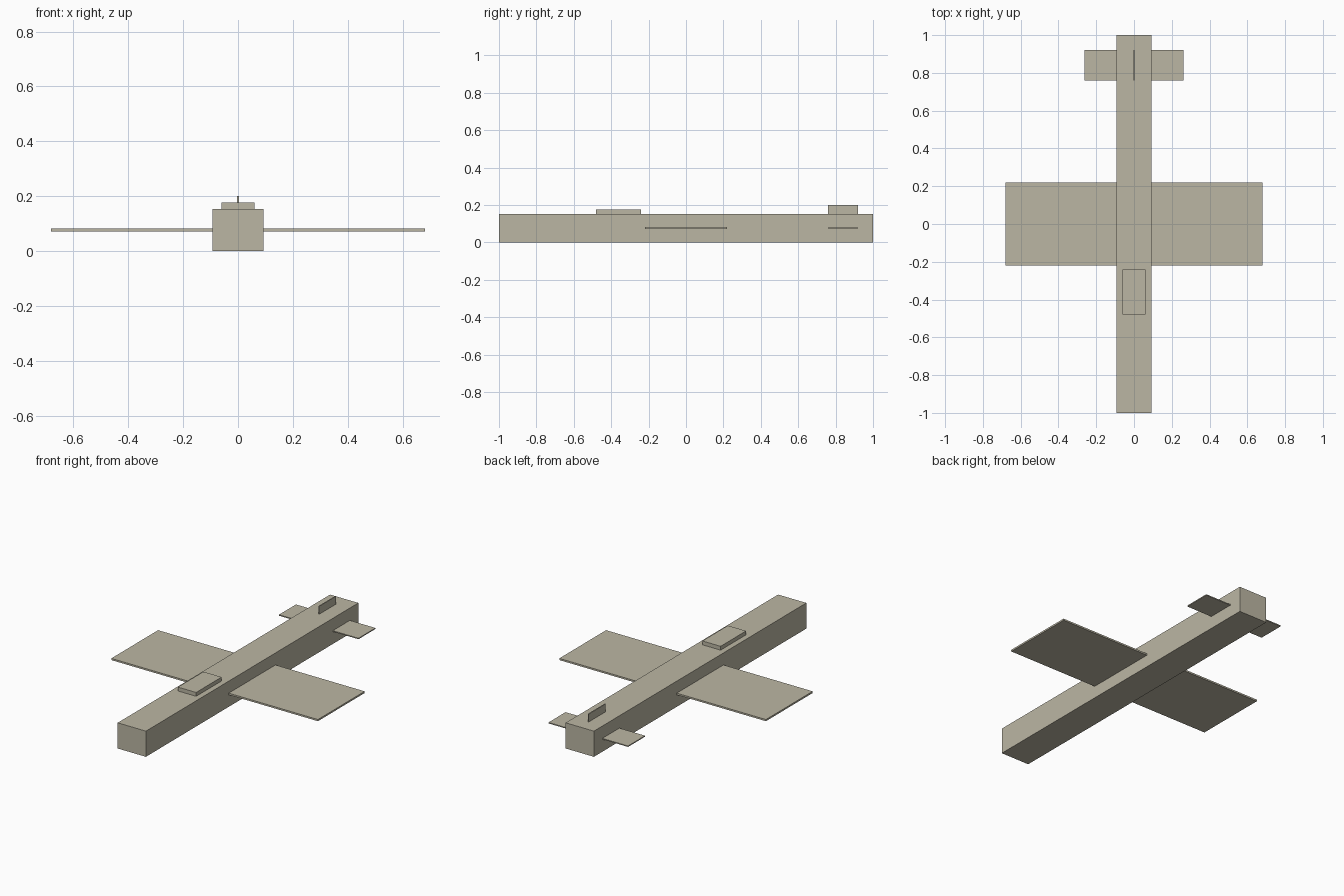
import bpy

if "Cube" in bpy.data.objects:
    bpy.data.objects.remove(bpy.data.objects["Cube"])

paint = bpy.data.materials.new("olive_grey")
paint.diffuse_color = (0.50, 0.47, 0.37, 1)
paint.use_nodes = True
paint.node_tree.nodes["Principled BSDF"].inputs["Base Color"].default_value = paint.diffuse_color


def box(name, x, y, z):
    """Axis-aligned box from (min, max) pairs."""
    bpy.ops.mesh.primitive_cube_add(size=1)
    ob = bpy.context.object
    ob.name = name
    ob.location = [(a + b) / 2 for a, b in (x, y, z)]
    ob.scale = [b - a for a, b in (x, y, z)]
    bpy.ops.object.transform_apply(location=True, rotation=False, scale=True)
    ob.data.materials.append(paint)
    return ob


BODY_W, BODY_H = 0.093, 0.153   # half width, height
MID = BODY_H / 2

# Long square fuselage
box("fuselage", (-BODY_W, BODY_W), (-1, 1), (0, BODY_H))

# Thin main wing and tailplane slabs crossing the body at mid height
box("main_wing", (-0.681, 0.681), (-0.22, 0.22), (MID - 0.005, MID + 0.005))
box("tailplane", (-0.262, 0.262), (0.76, 0.92), (MID - 0.003, MID + 0.003))

# Cockpit block and upright fin on top of the fuselage
box("cockpit", (-0.06, 0.06), (-0.48, -0.24), (BODY_H, 0.176))
box("tail_fin", (-0.003, 0.003), (0.76, 0.92), (BODY_H, 0.20))
